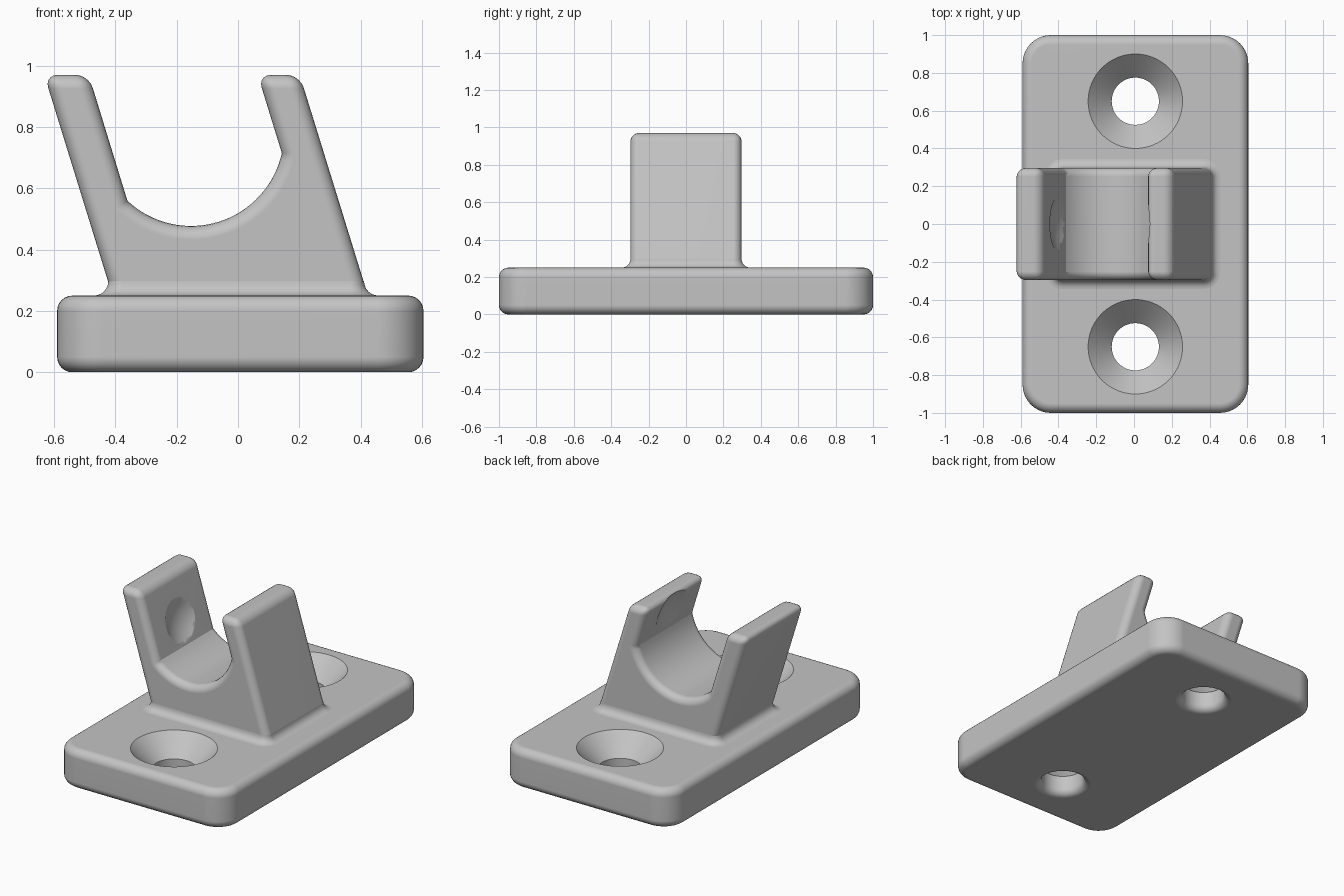
import bpy, bmesh
from math import sin, cos, pi, radians, atan2, sqrt
from mathutils import Vector

cube = bpy.data.objects.get("Cube")
if cube:
    bpy.data.objects.remove(cube)

grey = bpy.data.materials.new("light grey")
grey.use_nodes = True
colour = (0.55, 0.55, 0.55, 1)
grey.diffuse_color = colour
grey.node_tree.nodes["Principled BSDF"].inputs["Base Color"].default_value = colour


def make(name, bm):
    bmesh.ops.recalc_face_normals(bm, faces=bm.faces)
    mesh = bpy.data.meshes.new(name)
    bm.to_mesh(mesh)
    bm.free()
    mesh.materials.append(grey)
    ob = bpy.data.objects.new(name, mesh)
    bpy.context.collection.objects.link(ob)
    return ob


def activate(ob):
    bpy.ops.object.select_all(action='DESELECT')
    ob.select_set(True)
    bpy.context.view_layer.objects.active = ob


def cut(ob, cutter):
    activate(ob)
    mod = ob.modifiers.new("cut", 'BOOLEAN')
    mod.operation, mod.solver, mod.object = 'DIFFERENCE', 'EXACT', cutter
    bpy.ops.object.modifier_apply(modifier=mod.name)
    bpy.data.objects.remove(cutter)


def smooth(ob):
    activate(ob)
    bpy.ops.object.shade_smooth_by_angle(angle=radians(28))
    mod = ob.modifiers.new("flat face normals", 'WEIGHTED_NORMAL')
    mod.keep_sharp = True


def rounded_rect(x0, x1, y, r, z, steps=10):
    pts = []
    for i, (cx, cy) in enumerate([(x1 - r, y - r), (x0 + r, y - r),
                                  (x0 + r, r - y), (x1 - r, r - y)]):
        for k in range(steps + 1):
            a = (i + k / steps) * pi / 2
            pts.append((cx + r * cos(a), cy + r * sin(a), z))
    return pts


def loft(rings, caps=True):
    bm = bmesh.new()
    loops = [[bm.verts.new(p) for p in ring] for ring in rings]
    n = len(loops[0])
    for a, b in zip(loops, loops[1:]):
        for i in range(n):
            j = (i + 1) % n
            bm.faces.new((a[i], a[j], b[j], b[i]))
    if caps:
        bm.faces.new(loops[0])
        bm.faces.new(loops[-1])
    return bm


def circle(cx, cy, r, z, n=64):
    return [(cx + r * cos(2 * pi * i / n), cy + r * sin(2 * pi * i / n), z) for i in range(n)]


# Base plate with rounded corners and rounded rims
HEIGHT, RIM = 0.25, 0.05
arc = [k * pi / 12 for k in range(7)]
levels = [(RIM * (1 - sin(a)), RIM * (1 - cos(a))) for a in arc]
levels += [(d, HEIGHT - z) for d, z in reversed(levels)]
base = make("base_plate", loft([rounded_rect(-0.59 + d, 0.605 - d, 1 - d, 0.15 - d, z)
                                for d, z in levels]))

# Countersunk screw holes with a rounded lower rim
for y in (-0.65, 0.65):
    prof = [(0.17, -0.05)]
    prof += [(0.125 + 0.045 * (1 - sin(a)), 0.045 * (1 - cos(a))) for a in arc]
    prof += [(0.125, 0.125), (0.25, HEIGHT), (0.27, HEIGHT + 0.02)]
    cut(base, make("hole_cutter", loft([circle(0.007, y, r, z) for r, z in prof])))
smooth(base)

# Cradle: leaning two-armed profile with a round trough
CX, CZ, R, TOP, HALF, LEAN = -0.153, 0.78, 0.303, 0.97, 0.297, 0.309


def lean(x, z_ref, z):
    return (x - LEAN * (z - z_ref), z)


start, end = (-0.36, 0.56), (0.143, 0.715)
a0 = atan2(start[1] - CZ, start[0] - CX)
a1 = atan2(end[1] - CZ, end[0] - CX)
trough = [(CX + R * cos(a0 + (a1 - a0) * k / 32), CZ + R * sin(a0 + (a1 - a0) * k / 32))
          for k in range(33)]
outline = [lean(-0.425, 0.3, 0.2), lean(-0.425, 0.3, TOP), lean(*start, TOP)]
outline += trough + [lean(*end, TOP), lean(0.41, 0.295, TOP), lean(0.41, 0.295, 0.2)]
bm = bmesh.new()
front = bm.faces.new([bm.verts.new((x, -HALF, z)) for x, z in outline])
ext = bmesh.ops.extrude_face_region(bm, geom=[front], use_keep_orig=True)
back = [v for v in ext["geom"] if isinstance(v, bmesh.types.BMVert)]
bmesh.ops.translate(bm, verts=back, vec=(0, 2 * HALF, 0))
bmesh.ops.recalc_face_normals(bm, faces=bm.faces)
rims = []
for e in bm.edges:
    p, q = e.verts[0].co, e.verts[1].co
    across = abs(p.y - q.y) > 0.1
    at_top = min(p.z, q.z) > TOP - 0.01
    at_foot = max(p.z, q.z) < 0.21
    if (across and at_top) or (not across and not at_foot):
        rims.append(e)
bmesh.ops.bevel(bm, geom=rims, offset=0.045, segments=5, profile=0.5,
                affect='EDGES', clamp_overlap=False)
cradle = make("cradle", bm)

# Shallow round hollows on the inner faces of the arms
bm = bmesh.new()
bmesh.ops.create_uvsphere(bm, u_segments=64, v_segments=32, radius=0.298)
bmesh.ops.translate(bm, verts=bm.verts, vec=(CX, 0, CZ))
cut(cradle, make("hollow_cutter", bm))
smooth(cradle)

# Concave fillet where the cradle meets the base
rings = []
for a in arc:
    d, z = 0.047 * (1 - cos(a)), HEIGHT + 0.047 * (1 - sin(a))
    rings.append(rounded_rect(-0.423 - d, 0.411 + d, HALF + d, 0.045 + d, z))
smooth(make("cradle_fillet", loft(rings, caps=False)))
